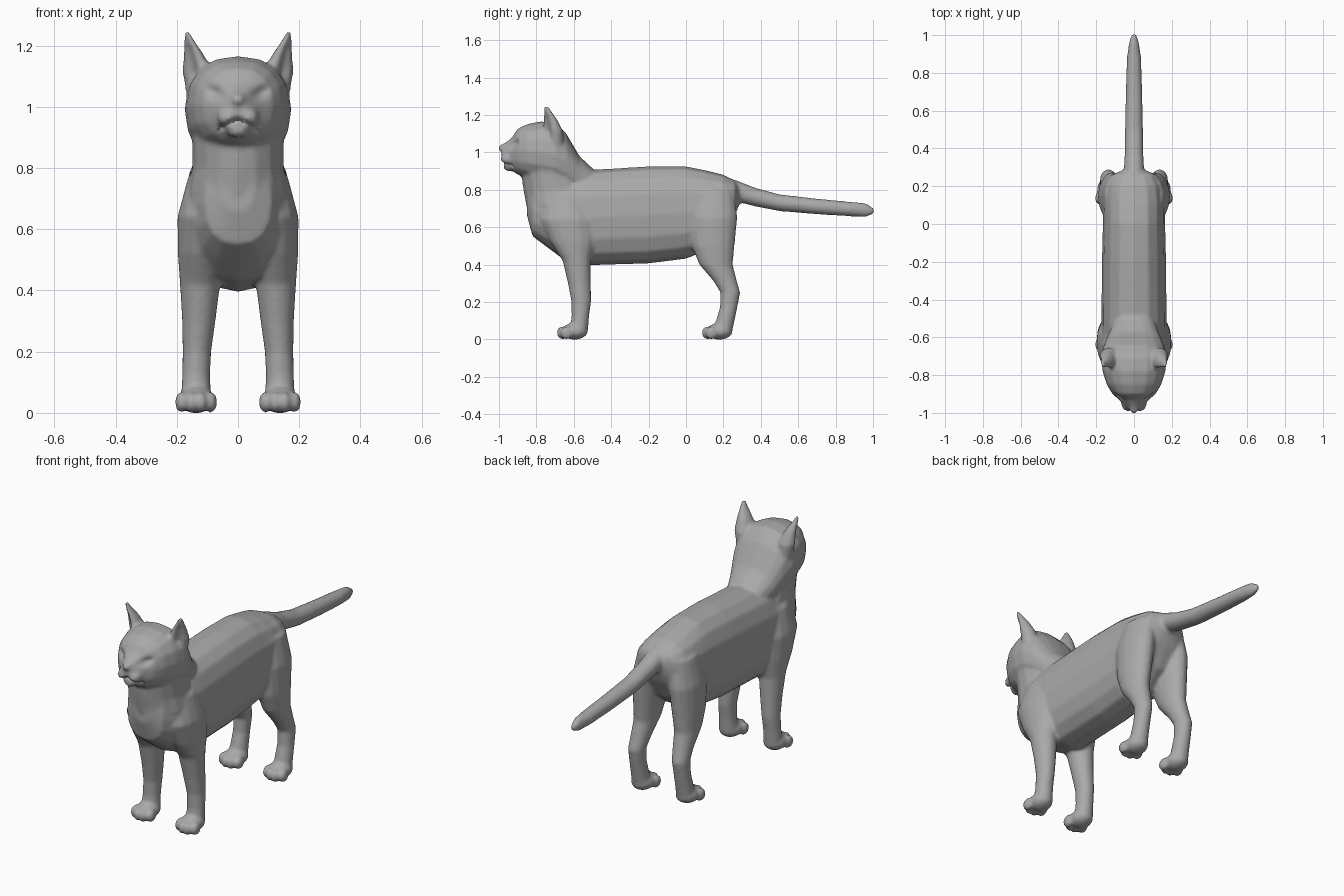
import bpy, bmesh
from math import cos, sin, pi, exp
from mathutils import Vector, Matrix

cube = bpy.data.objects.get("Cube")
if cube:
    bpy.data.objects.remove(cube, do_unlink=True)

fur = bpy.data.materials.new("grey fur")
fur.use_nodes = True
GREY = (0.4, 0.4, 0.4, 1)
fur.diffuse_color = GREY
fur.node_tree.nodes["Principled BSDF"].inputs["Base Color"].default_value = GREY

bm = bmesh.new()


def loft(rings, axis, power=2.0, dent=None, n=16):
    """Closed skin over rings (centre, half width, half depth) across axis y or z."""
    loops = []
    for x, y, z, a, b in rings:
        loop = []
        for i in range(n):
            c, s = cos(2 * pi * i / n), sin(2 * pi * i / n)
            u = a * abs(c) ** (2 / power) * (1 if c > 0 else -1)
            v = b * abs(s) ** (2 / power) * (1 if s > 0 else -1)
            if dent:  # hollow the side facing the dent direction
                facing = max(0, c * dent[0] + s * dent[1]) ** 2
                u, v = u * (1 - facing), v * (1 - facing)
            offset = Vector((u, 0, v)) if axis == "y" else Vector((u, v, 0))
            loop.append(bm.verts.new(Vector((x, y, z)) + offset))
        loops.append(loop)
    faces = [bm.faces.new(loops[0]), bm.faces.new(loops[-1])]
    for p, q in zip(loops, loops[1:]):
        for i in range(n):
            j = (i + 1) % n
            faces.append(bm.faces.new((p[i], p[j], q[j], q[i])))
    bmesh.ops.recalc_face_normals(bm, faces=faces)


def spine(stations, power=2.0):
    """Loft along y from (y, top, bottom, half width)."""
    loft([(0, y, (t + b) / 2, w, (t - b) / 2) for y, t, b, w in stations], "y", power)


def ball(centre, radii):
    m = Matrix.Translation(centre) @ Matrix.Diagonal((*radii, 1))
    bmesh.ops.create_uvsphere(bm, u_segments=16, v_segments=10, radius=1, matrix=m)


# Torso
spine([(-.85, .80, .66, .05), (-.82, .83, .55, .11), (-.74, .86, .49, .155),
       (-.66, .88, .43, .17), (-.52, .905, .395, .172), (-.2, .925, .405, .17),
       (0, .925, .43, .165), (.1, .905, .47, .165), (.2, .88, .55, .155),
       (.26, .85, .66, .12), (.285, .82, .72, .06)], 2.4)

# Neck
loft([(0, -.67, .62, .16, .16), (0, -.68, .72, .165, .175), (0, -.69, .80, .15, .18),
      (0, -.71, .88, .15, .17), (0, -.72, .96, .16, .15), (0, -.73, 1.05, .14, .12)], "z")

# Head
spine([(-.985, 1.04, .96, .025), (-.96, 1.055, .93, .05), (-.93, 1.08, .90, .08),
       (-.9, 1.125, .88, .115), (-.85, 1.15, .86, .145), (-.78, 1.165, .84, .167),
       (-.7, 1.16, .82, .175), (-.64, 1.1, .8, .16), (-.57, .98, .77, .13),
       (-.49, .905, .75, .1)], 2.3)

# Nose and chin
ball((0, -.978, 1.022), (.024, .026, .022))
ball((0, -.945, .922), (.036, .032, .024))

# Tail
spine([(.15, .87, .74, .06), (.27, .85, .735, .055), (.37, .81, .71, .05),
       (.5, .775, .685, .048), (.7, .752, .668, .044), (.88, .735, .657, .038),
       (.96, .728, .654, .026), (1.005, .70, .67, .012)])

for s in (1, -1):
    # Muzzle cheeks
    ball((s * .032, -.952, .965), (.036, .04, .034))
    # Ears, hollow towards the front and outside
    loft([(s * .12, -.72, 1.03, .055, .07), (s * .135, -.72, 1.11, .055, .065),
          (s * .148, -.73, 1.17, .036, .045), (s * .163, -.745, 1.22, .017, .026),
          (s * .167, -.75, 1.245, .008, .016)], "z", 2, (s * .6, -.8))
    # Front legs
    loft([(s * .10, -.64, .78, .06, .1), (s * .115, -.63, .64, .083, .15),
          (s * .122, -.605, .52, .075, .12), (s * .124, -.585, .42, .066, .075),
          (s * .128, -.57, .3, .055, .062), (s * .134, -.56, .2, .047, .053),
          (s * .137, -.565, .12, .046, .047), (s * .137, -.575, .03, .05, .05)], "z")
    # Hind legs
    loft([(s * .09, .15, .8, .065, .11), (s * .112, .145, .65, .078, .13),
          (s * .12, .145, .5, .07, .115), (s * .125, .16, .4, .06, .09),
          (s * .13, .21, .31, .05, .063), (s * .135, .237, .25, .045, .053),
          (s * .137, .228, .17, .043, .047), (s * .137, .21, .1, .046, .05),
          (s * .137, .195, .03, .05, .05)], "z")
    # Paws with toes
    for y in (-.595, .18):
        ball((s * .137, y, .043), (.06, .07, .045))
        for k in (-1.5, -.5, .5, 1.5):
            ball((s * .137 + k * .032, y - .066 + .01 * k * k, .034), (.021, .034, .035))

mesh = bpy.data.meshes.new("cat_body")
bm.to_mesh(mesh)
bm.free()
body = bpy.data.objects.new("cat_body", mesh)
bpy.context.collection.objects.link(body)
bpy.ops.object.select_all(action="DESELECT")
body.select_set(True)
bpy.context.view_layer.objects.active = body

# Fuse the parts into one skin and soften the joins
fuse = body.modifiers.new("fuse", "REMESH")
fuse.mode = "VOXEL"
fuse.voxel_size = 0.009
soften = body.modifiers.new("soften", "SMOOTH")
soften.factor = 0.5
soften.iterations = 6
for name in ("fuse", "soften"):
    bpy.ops.object.modifier_apply(modifier=name)

# Press in the eye sockets and the mouth line
for v in body.data.vertices:
    p = v.co
    if p.y < -.8 and p.z > .88:
        x = abs(p.x)
        eye = ((x - .075) / .032) ** 2 + ((p.z - 1.045 - .3 * (x - .075)) / .02) ** 2
        p.y += .02 * exp(-eye)
        if x < .065 and p.y < -.9:
            p.y += .016 * exp(-((p.z - .958 + .5 * x) / .008) ** 2)

# Keep the feet on the ground
low = min(v.co.z for v in body.data.vertices)
for v in body.data.vertices:
    v.co.z -= low

body.data.materials.clear()
body.data.materials.append(fur)
bpy.ops.object.shade_smooth_by_angle(angle=pi / 3)
